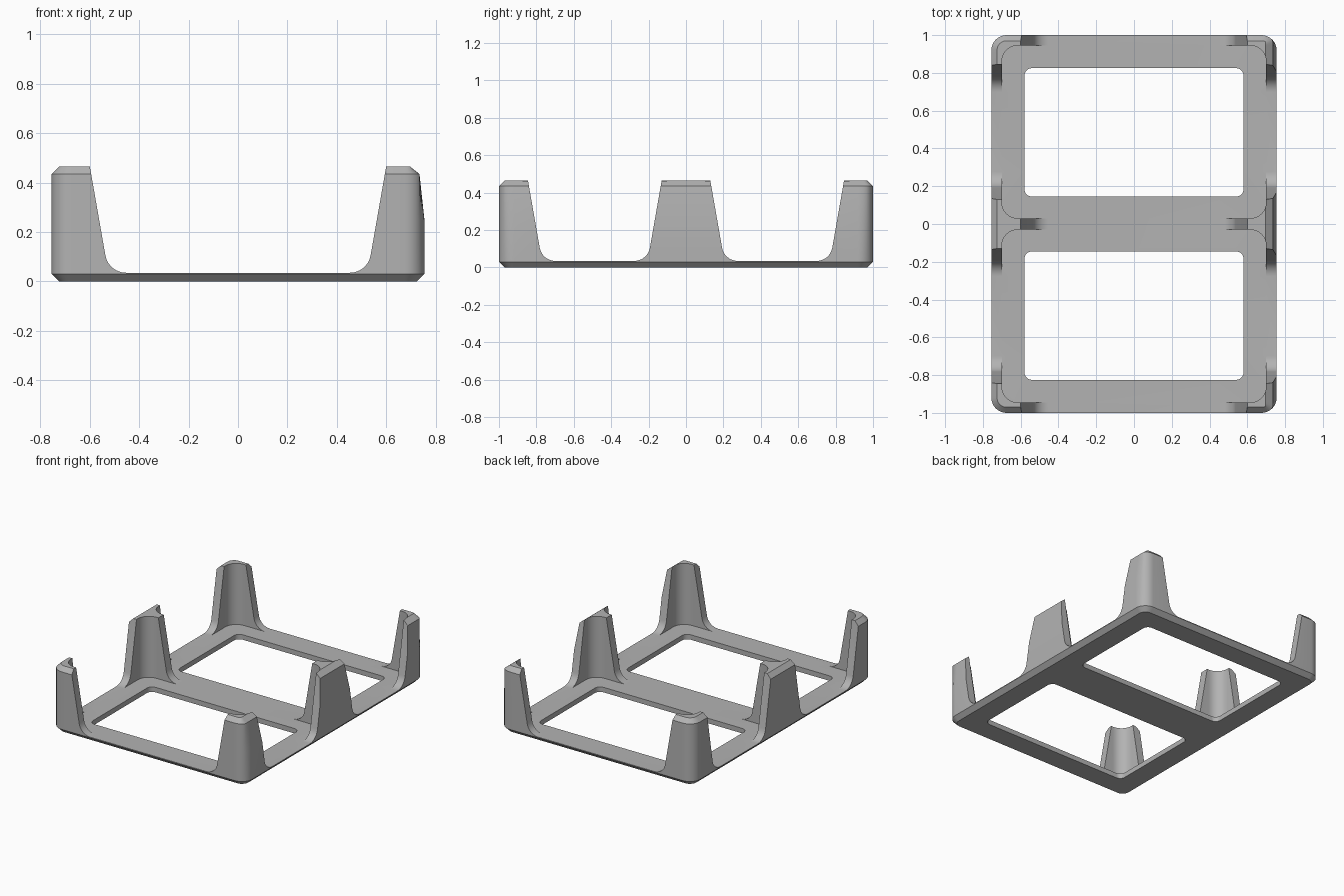
import bpy, bmesh, math
from mathutils import Vector

cube = bpy.data.objects.get("Cube")
if cube:
    bpy.data.objects.remove(cube)

HALF_X, HALF_Y, TOP, FLOOR = 0.755, 1.0, 0.465, 0.035

grey = bpy.data.materials.new("matte grey")
grey.use_nodes = True
COLOUR = (0.45, 0.45, 0.45, 1)
grey.diffuse_color = COLOUR
grey.node_tree.nodes["Principled BSDF"].inputs["Base Color"].default_value = COLOUR


def rounded_rect(x0, x1, y0, y1, r, steps=8):
    """Counter-clockwise outline with rounded corners."""
    centres = [(x1 - r, y1 - r), (x0 + r, y1 - r), (x0 + r, y0 + r), (x1 - r, y0 + r)]
    pts = []
    for q, (cx, cy) in enumerate(centres):
        for i in range(steps + 1):
            a = (q + i / steps) * math.pi / 2
            pts.append((cx + r * math.cos(a), cy + r * math.sin(a)))
    return pts


def loft(name, rings):
    """Closed solid through a stack of matching outlines."""
    bm = bmesh.new()
    loops = [[bm.verts.new(p) for p in ring] for ring in rings]
    n = len(loops[0])
    for low, high in zip(loops, loops[1:]):
        for i in range(n):
            j = (i + 1) % n
            bm.faces.new((low[i], low[j], high[j], high[i]))
    bm.faces.new(loops[0][::-1])
    bm.faces.new(loops[-1])
    bmesh.ops.recalc_face_normals(bm, faces=bm.faces)
    mesh = bpy.data.meshes.new(name)
    bm.to_mesh(mesh)
    bm.free()
    mesh.materials.append(grey)
    obj = bpy.data.objects.new(name, mesh)
    bpy.context.collection.objects.link(obj)
    return obj


def prism(name, outline, z0, z1):
    return loft(name, [[(x, y, z) for x, y in outline] for z in (z0, z1)])


def flared_edge(top, direction, r=0.085, slope=0.175, steps=8):
    """Side of a gap: leaning wall, then a fillet running out onto the floor."""
    lean = math.atan(slope)
    drop = TOP - FLOOR
    # fillet centre tangent to both the wall and the floor
    cu = slope * (drop - r) + r / math.cos(lean)
    pts = [(-0.1 * slope, TOP + 0.1)]
    for i in range(steps + 1):
        a = math.pi + lean + (math.pi / 2 - lean) * i / steps
        z = FLOOR if i == steps else FLOOR + r + r * math.sin(a)
        pts.append((cu + r * math.cos(a), z))
    return [(top + direction * u, z) for u, z in pts]


def gap(name, low, high, along_x):
    """Trough cutter running right through the tray."""
    profile = flared_edge(low, 1) + flared_edge(high, -1)[::-1]
    if along_x:
        rings = [[(d, u, z) for u, z in profile] for d in (-1.2, 1.2)]
    else:
        rings = [[(u, d, z) for u, z in profile] for d in (-1.2, 1.2)]
    return loft(name, rings)


# Chamfered block; the +x wall leans inwards over its upper part
rings = []
for z, inset, limit in ((0, 0.03, 1), (0.03, 0, 1), (0.25, 0, 1),
                        (0.435, 0, 0.735), (TOP, 0.03, 0.697)):
    outline = rounded_rect(-HALF_X + inset, HALF_X - inset,
                           -HALF_Y + inset, HALF_Y - inset, 0.08 - inset)
    rings.append([(min(x, limit), y, z) for x, y in outline])
tray = loft("tray_with_posts", rings)

# Two pockets, two floor windows and the wall gaps between posts
cutters = []
for side, s in (("back", 1), ("front", -1)):
    for part, hx, near, far, r, z in (("pocket", 0.7, 0.03, 0.945, 0.085, FLOOR),
                                      ("window", 0.58, 0.145, 0.825, 0.04, -0.1)):
        y0, y1 = sorted((s * near, s * far))
        cutters.append(prism(f"{side}_{part}_cutter",
                             rounded_rect(-hx, hx, y0, y1, r), z, TOP + 0.1))
    y0, y1 = sorted((s * 0.13, s * 0.845))
    cutters.append(gap(f"{side}_side_gap_cutter", y0, y1, True))
cutters.append(gap("end_gap_cutter", -0.6, 0.6, False))

bpy.context.view_layer.objects.active = tray
tray.select_set(True)
for cutter in cutters:
    cutter.hide_render = True
    mod = tray.modifiers.new(cutter.name, 'BOOLEAN')
    mod.operation = 'DIFFERENCE'
    mod.solver = 'EXACT'
    mod.object = cutter
    bpy.ops.object.modifier_apply(modifier=mod.name)
    bpy.data.objects.remove(cutter)

bpy.ops.object.shade_smooth_by_angle(angle=math.radians(25))
